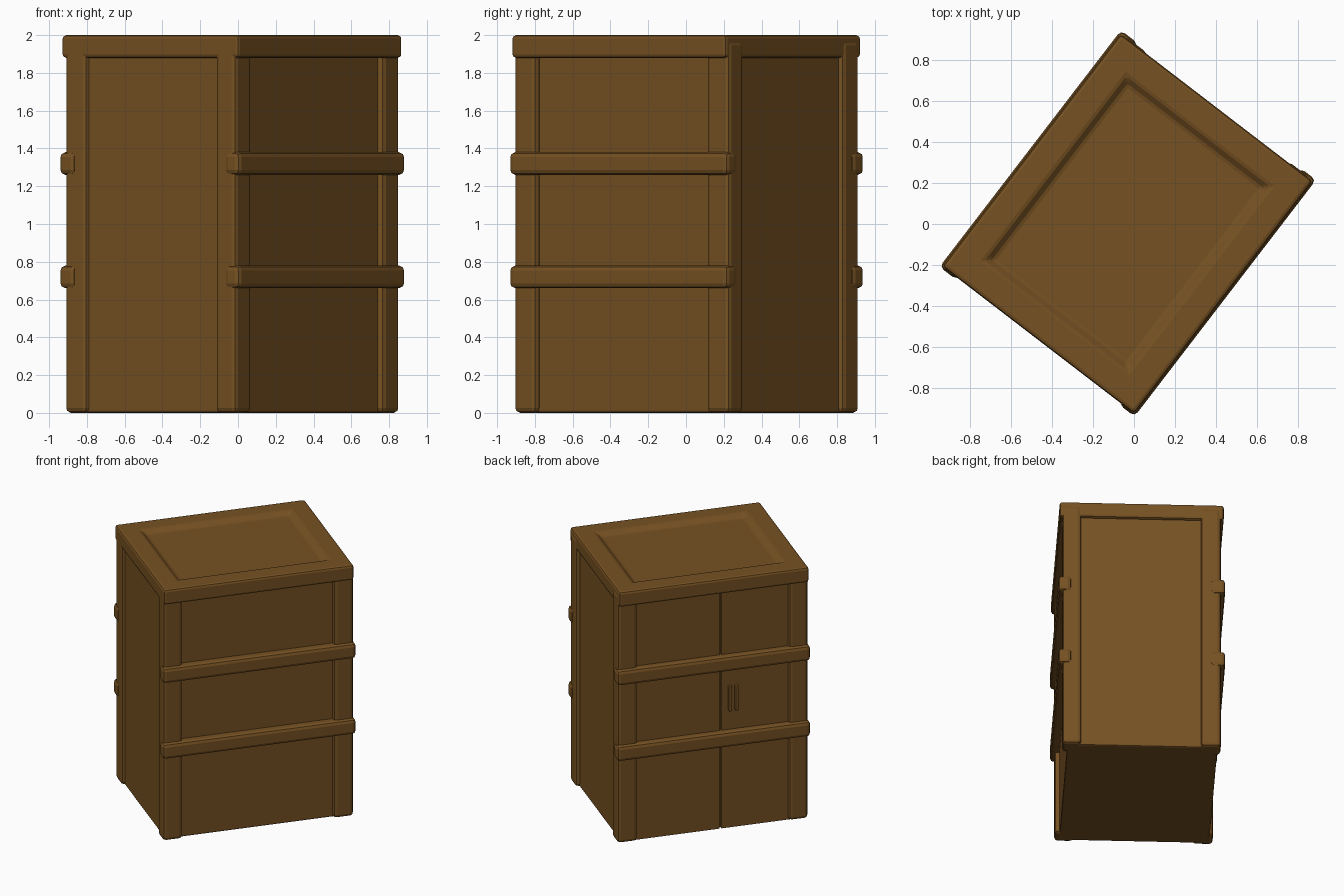
import bpy, bmesh, math
from mathutils import Matrix

if "Cube" in bpy.data.objects:
    bpy.data.objects.remove(bpy.data.objects["Cube"])

# Cabinet axes: local x runs along the wide faces, local y through the depth
PLACE = Matrix.Translation((-0.028, -0.002, 0)) @ Matrix.Rotation(math.radians(52.5), 4, 'Z')

wood = bpy.data.materials.new("brown_wood")
wood.diffuse_color = (0.18, 0.082, 0.016, 1)
wood.use_nodes = True
wood.node_tree.nodes["Principled BSDF"].inputs["Base Color"].default_value = wood.diffuse_color


def box(name, x, y, z, bevel=0.012, recess=None):
    """Bevelled box from (min, max) ranges; recess = (inset, depth) sinks its top."""
    bm = bmesh.new()
    bmesh.ops.create_cube(bm, size=1)
    for v in bm.verts:
        for i, (lo, hi) in enumerate((x, y, z)):
            v.co[i] = hi if v.co[i] > 0 else lo
    if recess:
        top = max(bm.faces, key=lambda f: f.calc_center_median().z)
        for step in (recess[0], 0.02):
            bmesh.ops.inset_region(bm, faces=[top], thickness=step, use_even_offset=True)
        for v in top.verts:
            v.co.z -= recess[1]
    bmesh.ops.recalc_face_normals(bm, faces=bm.faces)
    bm.transform(PLACE)
    me = bpy.data.meshes.new(name)
    bm.to_mesh(me)
    bm.free()
    me.materials.append(wood)
    ob = bpy.data.objects.new(name, me)
    bpy.context.collection.objects.link(ob)
    m = ob.modifiers.new("soft_edges", 'BEVEL')
    m.width, m.segments = bevel, 2
    m.limit_method = 'ANGLE'
    m.angle_limit = math.radians(40)
    return ob


HU = 0.69   # half width of the body

# Body and recessed top
box("cabinet_body", (-HU, HU), (-0.53, 0.53), (0, 1.96))
box("top_frame", (-0.715, 0.715), (-0.585, 0.595), (1.88, 2.0), 0.025, recess=(0.15, 0.03))

# Corner posts, slightly proud of the plain end faces
for sx, xr in (("left", (-0.715, -0.57)), ("right", (0.57, 0.72))):
    box(f"front_post_{sx}", xr, (-0.565, -0.43), (0, 1.97), 0.025)
    box(f"back_post_{sx}", xr, (0.43, 0.575), (0, 1.97), 0.025)

# Horizontal rails across both wide faces
for level, z in (("lower", 0.66), ("upper", 1.26)):
    box(f"front_rail_{level}", (-0.725, 0.73), (-0.595, -0.5), (z, z + 0.12), 0.025)
    box(f"back_rail_{level}", (-0.725, 0.73), (0.5, 0.605), (z, z + 0.12), 0.025)

# Double doors with a seam, and their handles
SEAM = -0.06
box("door_left", (SEAM + 0.006, HU - 0.1), (0.5, 0.55), (0.0, 1.9), 0.005)
box("door_right", (-HU + 0.1, SEAM - 0.006), (0.5, 0.55), (0.0, 1.9), 0.005)
for i, x in enumerate((-0.13, -0.18)):
    box(f"door_handle_{i + 1}", (x - 0.012, x + 0.012), (0.53, 0.575), (0.93, 1.13), 0.006)
